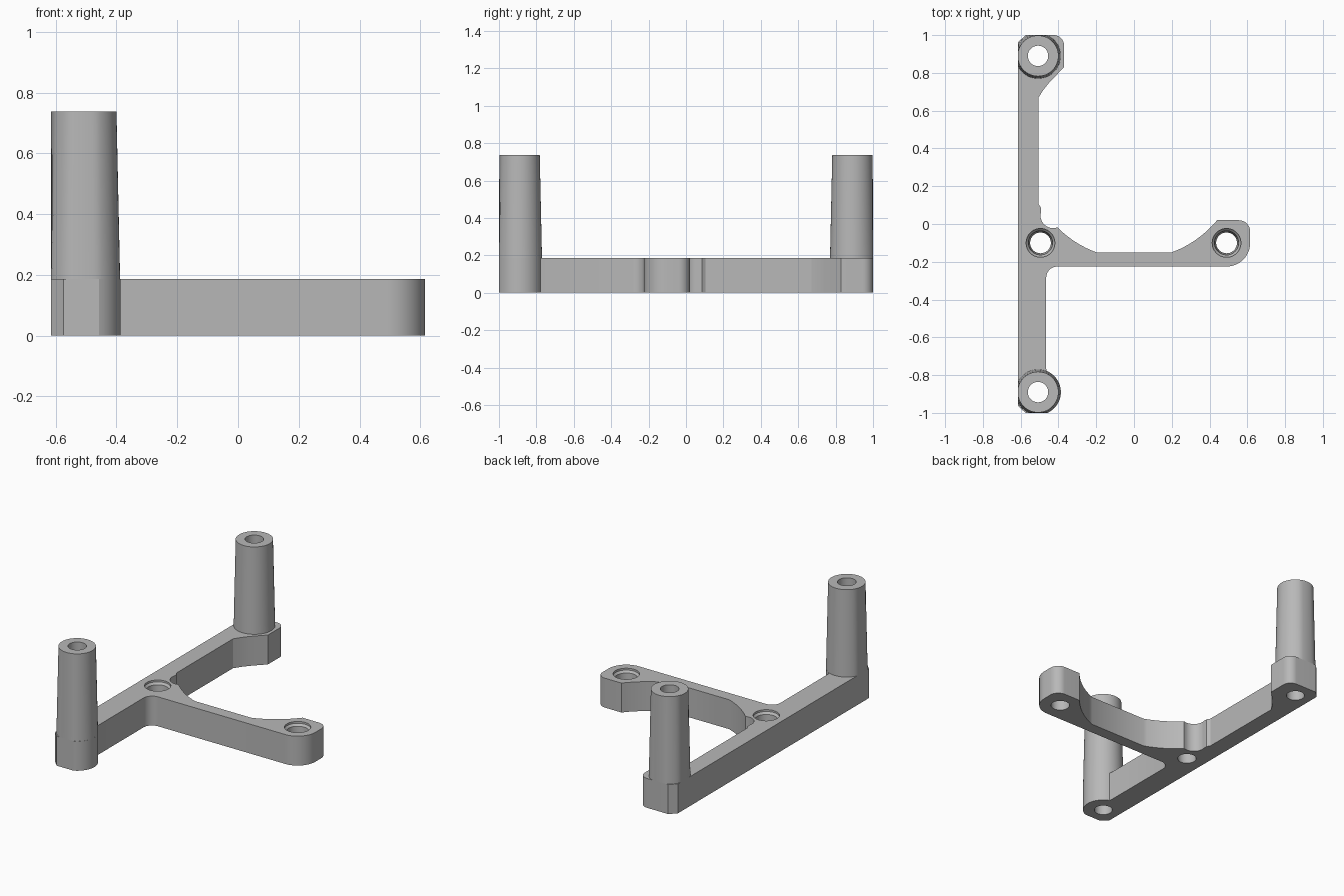
import bpy
import bmesh
from math import cos, sin, radians, pi
from mathutils import Vector

if "Cube" in bpy.data.objects:
    bpy.data.objects.remove(bpy.data.objects["Cube"], do_unlink=True)

PLATE = 0.187      # plate thickness
TOP = 0.737        # top of the posts
SIDE = 0.615       # outer flat side
POST_X, POST_Y = -0.508, 0.89
SCREW_HOLES = [(-0.495, -0.1), (0.49, -0.1)]

grey = bpy.data.materials.new("plain grey")
grey.use_nodes = True
grey.diffuse_color = (0.48, 0.48, 0.48, 1)
grey.node_tree.nodes["Principled BSDF"].inputs["Base Color"].default_value = grey.diffuse_color


def make_object(name, bm):
    bmesh.ops.recalc_face_normals(bm, faces=bm.faces)
    mesh = bpy.data.meshes.new(name)
    bm.to_mesh(mesh)
    bm.free()
    mesh.materials.append(grey)
    obj = bpy.data.objects.new(name, mesh)
    bpy.context.collection.objects.link(obj)
    return obj


def activate(obj):
    bpy.ops.object.select_all(action='DESELECT')
    obj.select_set(True)
    bpy.context.view_layer.objects.active = obj


def smooth(obj):
    activate(obj)
    bpy.ops.object.shade_smooth_by_angle(angle=radians(25))


def arc(cx, cy, r, start, end, steps=10):
    angles = [radians(start + (end - start) * i / steps) for i in range(steps + 1)]
    return [(cx + r * cos(a), cy + r * sin(a)) for a in angles]


def lathe(bm, x, y, profile, closed, sides=48):
    """Revolve (radius, height) pairs round a vertical axis."""
    rings = [[bm.verts.new((x + r * cos(2 * pi * i / sides), y + r * sin(2 * pi * i / sides), z))
              for i in range(sides)] for r, z in profile]
    pairs = list(zip(rings, rings[1:]))
    if closed:
        pairs.append((rings[-1], rings[0]))
    else:
        bm.faces.new(rings[0])
        bm.faces.new(rings[-1])
    for a, b in pairs:
        for i in range(sides):
            j = (i + 1) % sides
            bm.faces.new((a[i], a[j], b[j], b[i]))


# Plate: flat outline with rounded bosses and scooped arm, extruded upwards
outline = [(-SIDE, -0.96), (-0.575, -1.0)]
outline += arc(POST_X, -POST_Y, 0.121, -65, 68, 20)          # front boss
outline += [(-0.465, -0.765)]
outline += arc(-0.405, -0.285, 0.06, 180, 90)                # inner fillet
outline += arc(0.49, -0.1, 0.125, -90, 0, 16)                # arm tip
outline += arc(0.555, -0.04, 0.06, 0, 90)
outline += arc(0, 0.387, 0.573, -39.8, -69.6, 12)            # scoop near the tip
outline += arc(0, 0.387, 0.573, -110.4, -135, 12)            # scoop near the spine
outline += [(-0.425, -0.022)]
outline += arc(-0.428, 0.045, 0.067, 260, 165, 8)            # corner relief
outline += [(-0.492, 0.085), (-0.505, 0.105), (-0.505, 0.67),
            (-0.48, 0.71), (-0.445, 0.753), (-0.37, 0.83)]
outline += arc(-0.425, 0.945, 0.055, 0, 90)                  # back boss
outline += [(-0.575, 1.0), (-SIDE, 0.96)]

bm = bmesh.new()
base = bm.faces.new([bm.verts.new((x, y, 0)) for x, y in outline])
top = bmesh.ops.extrude_face_region(bm, geom=[base])
bmesh.ops.translate(bm, vec=Vector((0, 0, PLATE)),
                    verts=[v for v in top["geom"] if isinstance(v, bmesh.types.BMVert)])
plate = make_object("base_plate", bm)

# Holes: countersunk screw holes, plain bores beneath the posts
bm = bmesh.new()
for x, y in SCREW_HOLES:
    lathe(bm, x, y, [(0.053, -0.05), (0.055, 0), (0.064, PLATE - 0.025),
                     (0.076, PLATE - 0.012), (0.076, PLATE + 0.05)], False)
for side in (-1, 1):
    lathe(bm, POST_X, side * POST_Y, [(0.054, -0.05), (0.054, PLATE + 0.05)], False)
cutter = make_object("hole_cutter", bm)
cutter.hide_render = True
mod = plate.modifiers.new("holes", 'BOOLEAN')
mod.operation = 'DIFFERENCE'
mod.solver = 'EXACT'
mod.object = cutter
activate(plate)
bpy.ops.object.modifier_apply(modifier=mod.name)
bpy.data.objects.remove(cutter, do_unlink=True)
smooth(plate)

# Posts: tapered tubes trimmed flush with the outer sides
for name, side in (("front_post", -1), ("back_post", 1)):
    bm = bmesh.new()
    lathe(bm, POST_X, side * POST_Y,
          [(0.12, PLATE), (0.108, TOP), (0.054, TOP), (0.054, PLATE)], True)
    for v in bm.verts:
        v.co.x = max(v.co.x, -SIDE)
        v.co.y = max(-1, min(1, v.co.y))
    smooth(make_object(name, bm))
